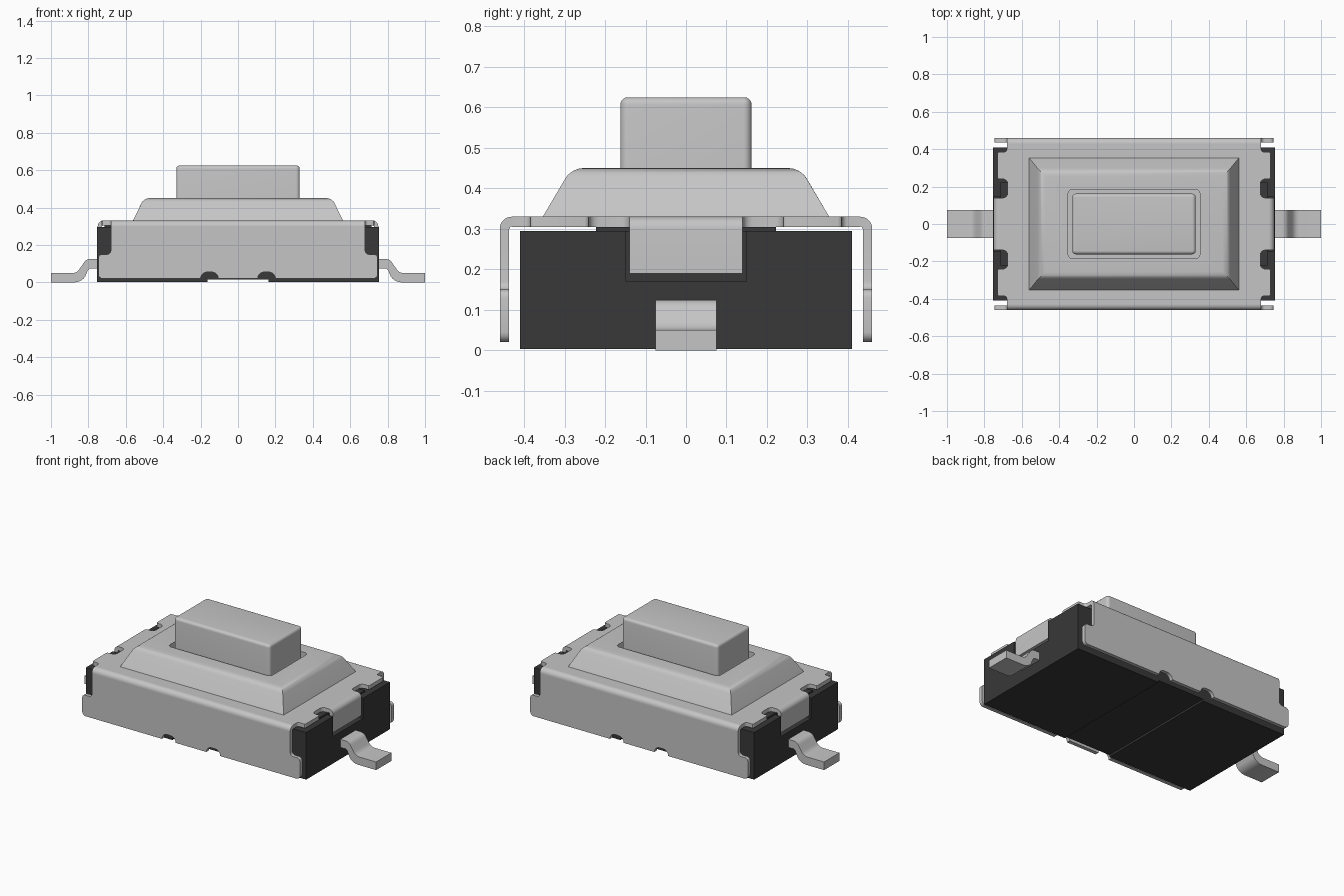
import bpy, bmesh, math

cube = bpy.data.objects.get("Cube")
if cube:
    bpy.data.objects.remove(cube, do_unlink=True)


def material(name, c):
    m = bpy.data.materials.new(name)
    m.use_nodes = True
    m.diffuse_color = c
    m.node_tree.nodes["Principled BSDF"].inputs["Base Color"].default_value = c
    return m


METAL = material("light grey metal", (0.56, 0.56, 0.56, 1))
PLASTIC = material("dark plastic", (0.04, 0.04, 0.04, 1))


def finish(name, bm, mat):
    bmesh.ops.recalc_face_normals(bm, faces=bm.faces)
    me = bpy.data.meshes.new(name)
    bm.to_mesh(me)
    bm.free()
    me.materials.append(mat)
    ob = bpy.data.objects.new(name, me)
    bpy.context.collection.objects.link(ob)
    return ob


def prism(name, pts, axis, lo, hi, mat):
    """Extrude a 2D outline along an axis from lo to hi."""
    place = {"x": lambda a, b, c: (c, a, b),
             "y": lambda a, b, c: (a, c, b),
             "z": lambda a, b, c: (a, b, c)}[axis]
    bm = bmesh.new()
    rings = [[bm.verts.new(place(a, b, c)) for a, b in pts] for c in (lo, hi)]
    bm.faces.new(rings[0])
    bm.faces.new(rings[1])
    n = len(pts)
    for i in range(n):
        j = (i + 1) % n
        bm.faces.new((rings[0][i], rings[0][j], rings[1][j], rings[1][i]))
    return finish(name, bm, mat)


def box(name, x0, x1, y0, y1, z0, z1, mat):
    return prism(name, [(x0, y0), (x1, y0), (x1, y1), (x0, y1)], "z", z0, z1, mat)


def arc(cx, cy, r, a0, a1, n=8):
    return [(cx + r * math.cos(math.radians(a0 + (a1 - a0) * i / n)),
             cy + r * math.sin(math.radians(a0 + (a1 - a0) * i / n)))
            for i in range(n + 1)]


def rounded_rect(hx, hy, r):
    return (arc(hx - r, hy - r, r, 0, 90) + arc(r - hx, hy - r, r, 90, 180)
            + arc(r - hx, r - hy, r, 180, 270) + arc(hx - r, r - hy, r, 270, 360))


def flip(pts, s):
    return [(s * a, b) for a, b in pts]


def cut(ob, cutter):
    cutter.hide_render = True
    mod = ob.modifiers.new("cut", "BOOLEAN")
    mod.operation, mod.solver, mod.object = "DIFFERENCE", "EXACT", cutter
    bpy.context.view_layer.objects.active = ob
    bpy.ops.object.modifier_apply(modifier=mod.name)
    bpy.data.objects.remove(cutter, do_unlink=True)


def bevel_top(ob, z, width, segments=5):
    bm = bmesh.new()
    bm.from_mesh(ob.data)
    edges = [e for e in bm.edges if all(abs(v.co.z - z) < 1e-4 for v in e.verts)]
    bmesh.ops.bevel(bm, geom=edges, offset=width, segments=segments,
                    profile=0.5, affect="EDGES", clamp_overlap=True)
    bm.to_mesh(ob.data)
    bm.free()


# Plastic base: shallow groove underneath, recess in each end
base = prism("base", [(-0.755, 0.003), (-0.163, 0.003), (-0.163, 0.015), (0.163, 0.015),
                      (0.163, 0.003), (0.755, 0.003), (0.755, 0.295), (-0.755, 0.295)],
             "y", -0.41, 0.41, PLASTIC)
for s in (-1, 1):
    xs = sorted((s * 0.72, s * 0.80))
    cut(base, box("recess_cutter", *xs, -0.148, 0.148, 0.17, 0.35, PLASTIC))
box("base_riser", -0.715, 0.715, -0.222, 0.222, 0.29, 0.305, PLASTIC)

# Cover plate: one end outline, mirrored and turned round
half = ([(0.68, 0.43)] + arc(0.695, 0.40, 0.015, 180, 270, 4)
        + arc(0.72, 0.375, 0.01, 90, 0, 3) + arc(0.72, 0.25, 0.01, 0, -90, 3)
        + arc(0.70, 0.216, 0.024, 90, 180, 4) + arc(0.70, 0.164, 0.024, 180, 270, 4)
        + [(0.72, 0.14)])
end = half + [(x, -y) for x, y in reversed(half)]
prism("cover_plate", end + [(-x, -y) for x, y in end], "z", 0.305, 0.33, METAL)

# Long side walls of the cover, with the fold joining them to the plate
wall_half = ([(0.68, 0.30)] + arc(0.70, 0.17, 0.02, 180, 270, 5)
             + arc(0.727, 0.13, 0.02, 90, 0, 5) + arc(0.722, 0.045, 0.025, 0, -90, 5)
             + [(0.20, 0.02)] + arc(0.165, 0.02, 0.035, 0, 90, 5)
             + arc(0.14, 0.02, 0.035, 90, 180, 5))
wall_half = [(x, z + 0.0 if x > 0.21 or z < 0.021 else z) for x, z in wall_half]
wall = wall_half + [(-x, z) for x, z in reversed(wall_half)]
fold = arc(0.43, 0.30, 0.03, 0, 90) + arc(0.43, 0.30, 0.006, 90, 0)
tab = ([(0.75, 0.19)] + arc(0.72, 0.30, 0.03, 0, 90)
       + arc(0.72, 0.30, 0.006, 90, 0) + [(0.726, 0.19)])
# Stepped lead strip: down from the body to the foot
lead = ([(0.73, 0.125), (0.79, 0.125)] + arc(0.79, 0.085, 0.04, 80, 25, 5)
        + arc(0.885, 0.095, 0.045, 205, 270, 5) + [(1.0, 0.05), (1.0, 0.0)]
        + arc(0.875, 0.07, 0.07, 270, 215, 5) + arc(0.785, 0.055, 0.02, 25, 90, 4)
        + [(0.73, 0.075)])
for s in (-1, 1):
    side = "front" if s < 0 else "back"
    prism(side + "_wall", wall, "y", *sorted((s * 0.437, s * 0.46)), METAL)
    prism(side + "_fold", flip(fold, s), "x", -0.68, 0.68, METAL)
    side = "right" if s < 0 else "left"
    prism(side + "_end_tab", flip(tab, s), "y", -0.14, 0.14, METAL)
    prism(side + "_lead", flip(lead, s), "y", -0.075, 0.075, METAL)

# Raised dome with a rounded slot for the button
bm = bmesh.new()
low, high = [[bm.verts.new((sx * hx, sy * hy, z))
              for sx, sy in ((-1, -1), (1, -1), (1, 1), (-1, 1))]
             for hx, hy, z in ((0.562, 0.355, 0.328), (0.503, 0.283, 0.45))]
bm.faces.new(low)
bm.faces.new(high)
for i in range(4):
    j = (i + 1) % 4
    bm.faces.new((low[i], low[j], high[j], high[i]))
dome = finish("dome", bm, METAL)
bevel_top(dome, 0.45, 0.028)
cut(dome, prism("slot_cutter", rounded_rect(0.352, 0.185, 0.025), "z", 0.332, 0.6, METAL))

# Push button
button = prism("button", rounded_rect(0.33, 0.162, 0.02), "z", 0.33, 0.625, METAL)
bevel_top(button, 0.625, 0.018)

# Smooth the rounded edges, keep the corners sharp
bpy.ops.object.select_all(action="DESELECT")
for ob in bpy.context.collection.objects:
    if ob.type == "MESH":
        ob.select_set(True)
        bpy.context.view_layer.objects.active = ob
bpy.ops.object.shade_smooth_by_angle(angle=math.radians(30))
